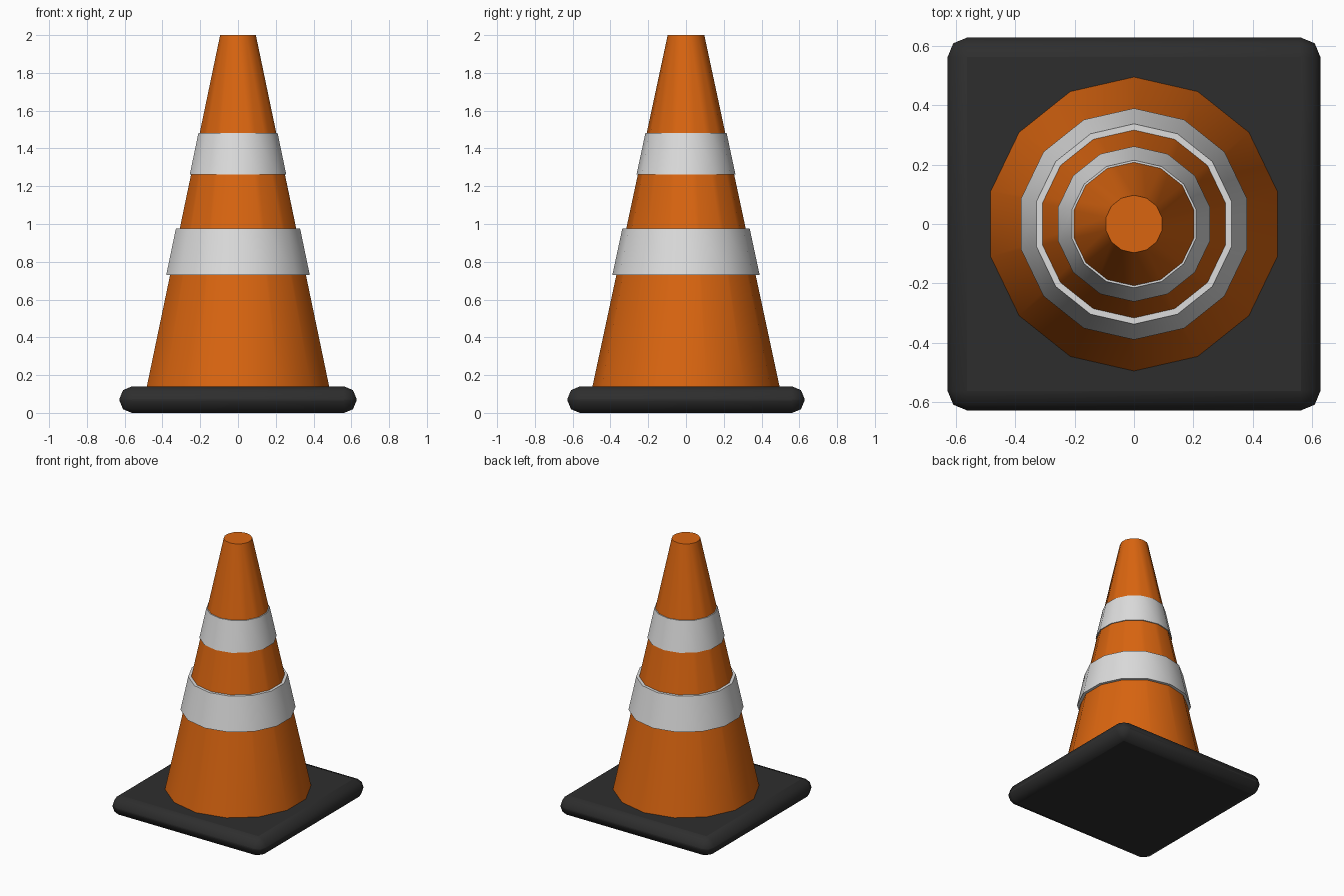
import bpy, bmesh, math

if "Cube" in bpy.data.objects:
    bpy.data.objects.remove(bpy.data.objects["Cube"])

SIDES = 14


def material(name, rgb):
    m = bpy.data.materials.new(name)
    m.diffuse_color = (*rgb, 1)
    m.use_nodes = True
    m.node_tree.nodes["Principled BSDF"].inputs["Base Color"].default_value = m.diffuse_color
    return m


ORANGE = material("orange", (0.70, 0.13, 0.005))
WHITE = material("white", (0.72, 0.72, 0.72))
BLACK = material("dark_rubber", (0.027, 0.027, 0.027))


def finish(name, bm, mat):
    bmesh.ops.recalc_face_normals(bm, faces=bm.faces[:])
    me = bpy.data.meshes.new(name)
    bm.to_mesh(me)
    bm.free()
    me.materials.append(mat)
    ob = bpy.data.objects.new(name, me)
    bpy.context.collection.objects.link(ob)
    return ob


def smooth(ob):
    bpy.ops.object.select_all(action='DESELECT')
    ob.select_set(True)
    bpy.context.view_layer.objects.active = ob
    bpy.ops.object.shade_smooth_by_angle(angle=math.radians(30))


def lathe(name, profile, mat, closed):
    """Spin (radius, z) points around z; closed makes a ring, otherwise ends are capped."""
    bm = bmesh.new()
    loops = []
    for r, z in profile:
        loops.append([bm.verts.new((r * math.sin(2 * math.pi * i / SIDES),
                                    r * math.cos(2 * math.pi * i / SIDES), z))
                      for i in range(SIDES)])
    pairs = list(zip(loops, loops[1:]))
    if closed:
        pairs.append((loops[-1], loops[0]))
    else:
        bm.faces.new(loops[0])
        bm.faces.new(loops[-1])
    for a, b in pairs:
        for i in range(SIDES):
            j = (i + 1) % SIDES
            bm.faces.new((a[i], a[j], b[j], b[i]))
    smooth(finish(name, bm, mat))


def cone_radius(z):
    return 0.097 + (2.0 - z) * 0.214


# Tapered body
lathe("cone_body", [(cone_radius(0.12), 0.12), (cone_radius(2.0), 2.0)], ORANGE, False)

# Reflective sleeves: bottom z, top z, thickness
for name, z0, z1, t in (("lower_band", 0.73, 0.975, 0.021),
                        ("upper_band", 1.263, 1.482, 0.007)):
    r0, r1 = cone_radius(z0), cone_radius(z1)
    lathe(name, [(r0 - 0.004, z0), (r0 + t, z0), (r1 + t, z1), (r1 - 0.004, z1)],
          WHITE, True)

# Square rubber base with rounded edges
bm = bmesh.new()
bmesh.ops.create_cube(bm, size=1)
for v in bm.verts:
    v.co = (v.co.x * 1.256, v.co.y * 1.256, (v.co.z + 0.5) * 0.14)
base = finish("base", bm, BLACK)
bevel = base.modifiers.new("rounded_edges", 'BEVEL')
bevel.width = 0.066
bevel.segments = 2
bevel.limit_method = 'NONE'
smooth(base)
